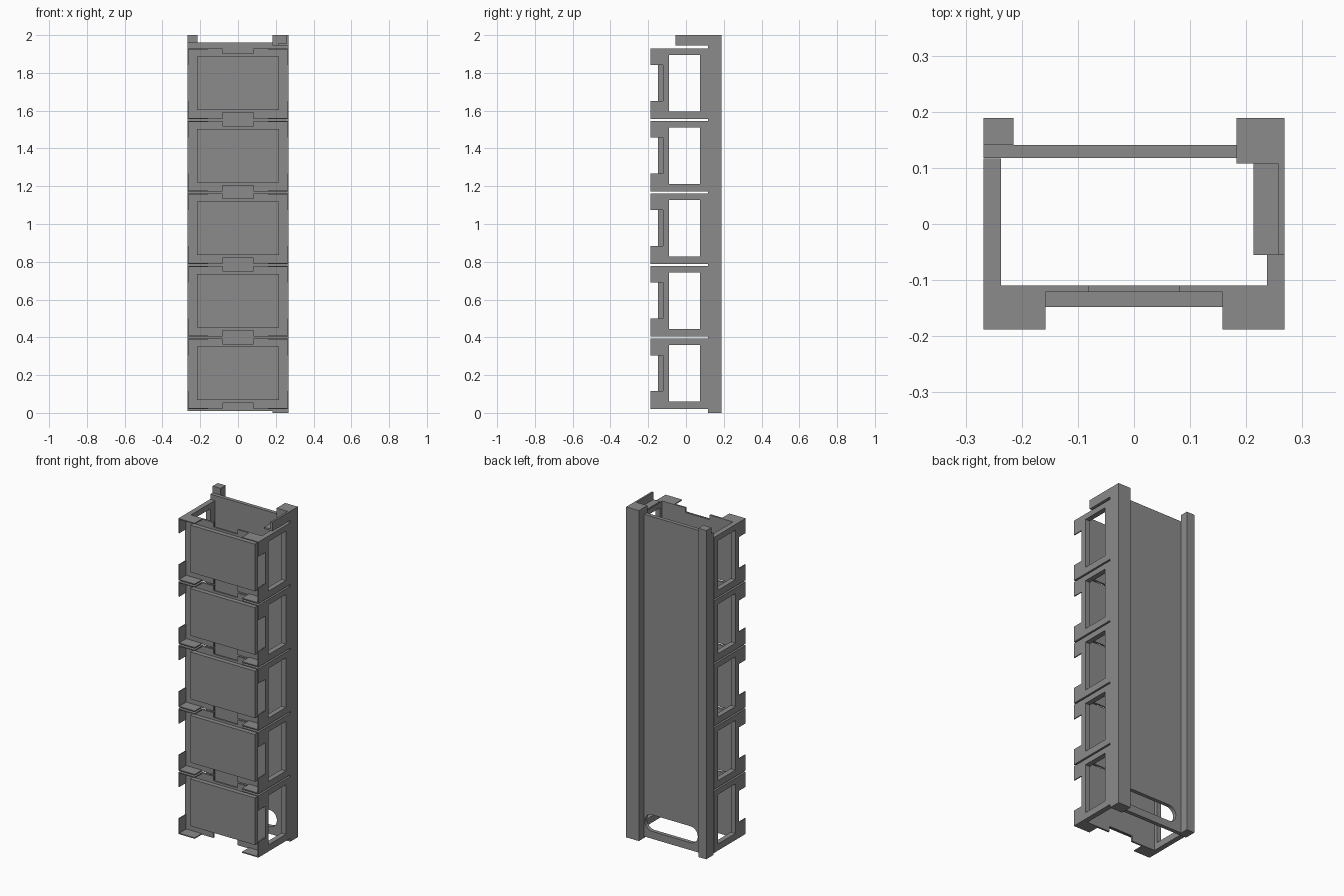
import bpy, math
from mathutils import Matrix

if "Cube" in bpy.data.objects:
    bpy.data.objects.remove(bpy.data.objects["Cube"])

PITCH, Z0, H = 0.384, 0.02, 0.374     # bay spacing, first bay bottom, bay height
W = 0.268                             # half width

dark = bpy.data.materials.new("dark_grey")
dark.diffuse_color = (0.26, 0.26, 0.26, 1)
dark.use_nodes = True
dark.node_tree.nodes["Principled BSDF"].inputs["Base Color"].default_value = dark.diffuse_color


def finish(name, mesh, mirror=False, bays=False):
    mesh.shade_flat()
    mesh.materials.clear()
    mesh.materials.append(dark)
    ob = bpy.data.objects.new(name, mesh)
    bpy.context.collection.objects.link(ob)
    if mirror:
        ob.modifiers.new("mirror", 'MIRROR')
    if bays:
        arr = ob.modifiers.new("bays", 'ARRAY')
        arr.count = 5
        arr.use_relative_offset = False
        arr.use_constant_offset = True
        arr.constant_offset_displace = (0, 0, PITCH)
    return ob


def plate(name, loops, lo, hi, axis, **kw):
    """Filled outline (later loops are holes) from lo to hi along axis."""
    cu = bpy.data.curves.new(name, 'CURVE')
    cu.dimensions = '2D'
    cu.fill_mode = 'BOTH'
    cu.extrude = (hi - lo) / 2
    for pts in loops:
        sp = cu.splines.new('POLY')
        sp.points.add(len(pts) - 1)
        for p, (a, b) in zip(sp.points, pts):
            p.co = (a, b, 0, 1)
        sp.use_cyclic_u = True
    tmp = bpy.data.objects.new("tmp", cu)
    bpy.context.collection.objects.link(tmp)
    dg = bpy.context.evaluated_depsgraph_get()
    mesh = bpy.data.meshes.new_from_object(tmp.evaluated_get(dg))
    bpy.data.objects.remove(tmp)
    m = (lo + hi) / 2
    if axis == 'x':
        mat = Matrix(((0, 0, 1, m), (1, 0, 0, 0), (0, 1, 0, 0), (0, 0, 0, 1)))
    else:
        mat = Matrix(((1, 0, 0, 0), (0, 0, -1, m), (0, 1, 0, 0), (0, 0, 0, 1)))
    mesh.transform(mat)
    return finish(name, mesh, **kw)


def rect(a0, a1, b0, b1):
    return [(a0, b0), (a1, b0), (a1, b1), (a0, b1)]


def box(name, x0, x1, y0, y1, z0, z1, **kw):
    return plate(name, [rect(x0, x1, z0, z1)], y0, y1, 'y', **kw)


# back panel with rounded slot near the bottom
r, zc, xc = 0.05, 0.105, 0.128
slot = [(s * (xc + r * math.cos(t)), zc + s * r * math.sin(t))
        for s in (1, -1)
        for t in [math.radians(-90 + 15 * i) for i in range(13)]]
plate("back_panel", [rect(-W, W, 0.01, 1.96), slot], 0.118, 0.141, 'y')

# rear posts
box("left_post", -W, -0.215, 0.141, 0.189, 0.01, 2)
box("right_post", 0.183, W, 0.117, 0.189, 0.0, 2)
box("right_post_cap", 0.183, W, 0.108, 0.117, 1.945, 2)

# side frames with windows
Z1 = Z0 + H
plate("side_frame", [rect(-0.11, 0.117, Z0, Z1), rect(-0.09, 0.075, 0.06, 0.36)],
      0.237, W, 'x', mirror=True, bays=True)

# thin front flaps of the sides, notched in the middle
flap = [(-0.11, Z0), (-0.188, Z0), (-0.188, 0.115), (-0.122, 0.115),
        (-0.122, 0.305), (-0.188, 0.305), (-0.188, Z1), (-0.11, Z1)]
plate("side_flap", [flap], 0.262, W, 'x', mirror=True, bays=True)

# corner tabs at the top and bottom of every bay
for nm, z in (("lower_tab", Z0), ("upper_tab", Z1 - 0.006)):
    box(nm, 0.158, W, -0.188, -0.11, z, z + 0.006, mirror=True, bays=True)

# front plate notched at top and bottom centre
n = 0.081
front = [(-W, Z0), (-n, Z0), (-n, 0.053), (n, 0.053), (n, Z0), (W, Z0),
         (W, Z1), (n, Z1), (n, 0.366), (-n, 0.366), (-n, Z1), (-W, Z1)]
plate("front_plate", [front], -0.121, -0.11, 'y', bays=True)

# raised front panel
box("front_panel", -0.216, 0.216, -0.148, -0.121, 0.067, 0.352, bays=True)

# bent bracket at the top right
bracket = [(0.213, 1.945), (W, 1.945), (W, 2.0), (0.257, 2.0),
           (0.257, 1.955), (0.213, 1.955)]
plate("top_bracket", [bracket], -0.055, 0.141, 'y')
